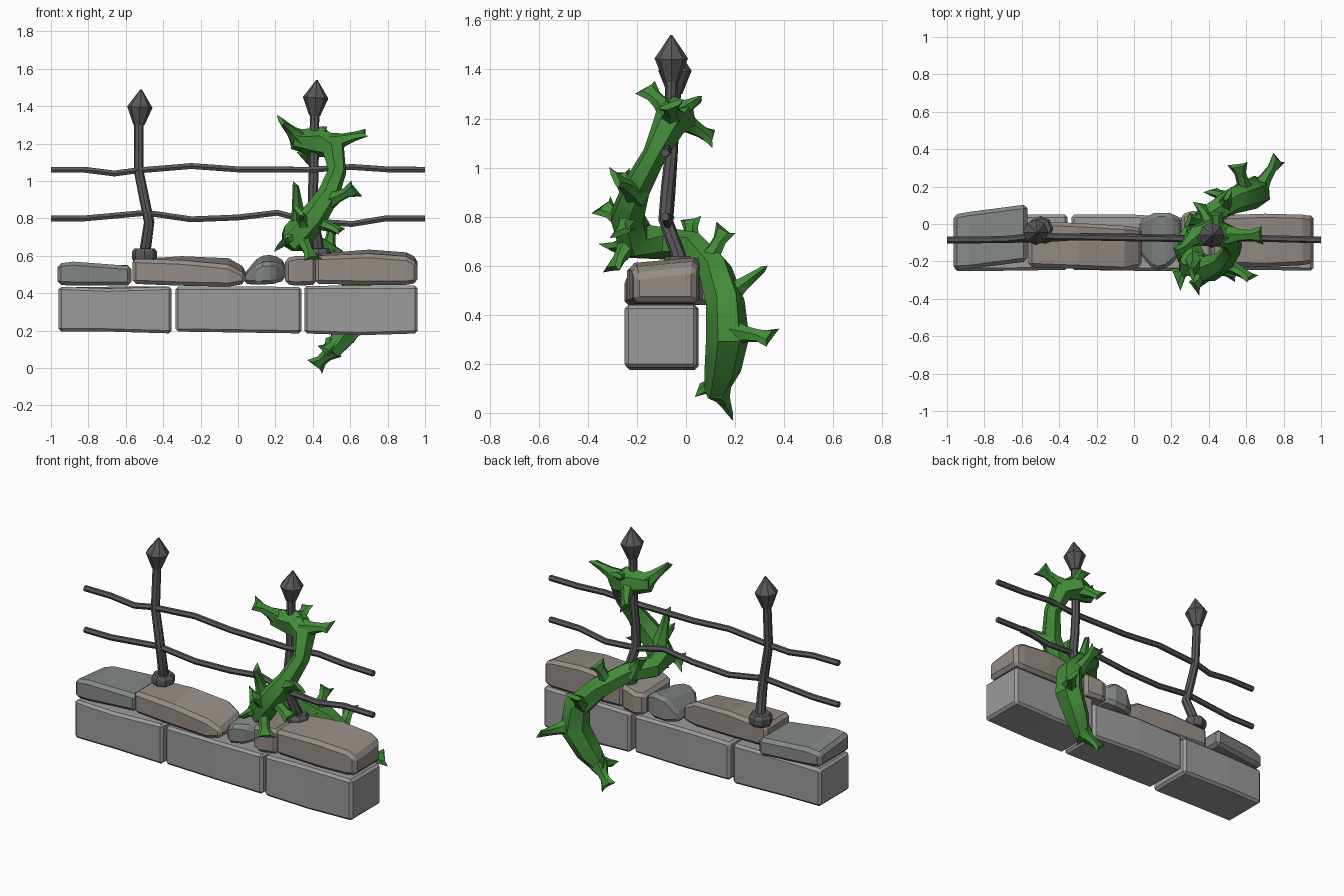
import bpy, bmesh, math
from mathutils import Vector


def material(name, rgb):
    m = bpy.data.materials.new(name)
    m.diffuse_color = (*rgb, 1)
    return m


IRON = material("dark_iron", (0.10, 0.10, 0.105))
TAN = material("tan_stone", (0.30, 0.265, 0.235))
SLATE = material("slate_stone", (0.23, 0.25, 0.235))
GREY = material("grey_stone", (0.33, 0.33, 0.33))
LEAF = material("ivy_green", (0.055, 0.26, 0.04))


def finish(bm, name, mat, angle=None):
    bmesh.ops.recalc_face_normals(bm, faces=bm.faces)
    me = bpy.data.meshes.new(name)
    bm.to_mesh(me)
    bm.free()
    ob = bpy.data.objects.new(name, me)
    bpy.context.collection.objects.link(ob)
    me.materials.append(mat)
    if angle:
        bpy.ops.object.select_all(action='DESELECT')
        ob.select_set(True)
        bpy.context.view_layer.objects.active = ob
        bpy.ops.object.shade_smooth_by_angle(angle=math.radians(angle))
    return ob


def loft(bm, rings):
    """Skin a list of equal-length point rings and cap both ends."""
    vs = [[bm.verts.new(p) for p in r] for r in rings]
    n = len(vs[0])
    for a, b in zip(vs, vs[1:]):
        for i in range(n):
            j = (i + 1) % n
            bm.faces.new((a[i], a[j], b[j], b[i]))
    bm.faces.new(vs[0])
    bm.faces.new(vs[-1])


def tube(bm, pts, sizes, sides=8, side=(0, 1, 0), sweep=0):
    """Tube through pts; each size is a radius or (width, thickness)."""
    pts = [Vector(p) for p in pts]
    s = Vector(side)
    rings = []
    for k, (p, r) in enumerate(zip(pts, sizes)):
        w, h = r if isinstance(r, tuple) else (r, r)
        t = (pts[min(k + 1, len(pts) - 1)] - pts[max(k - 1, 0)]).normalized()
        s = (s - t * s.dot(t)).normalized()
        u = t.cross(s)
        ring = []
        for i in range(sides):
            a = 2 * math.pi * i / sides
            push = sweep * abs(math.cos(a)) if k == len(pts) - 1 else 0
            ring.append(p + s * (w * math.cos(a)) + u * (h * math.sin(a)) + t * push)
        rings.append(ring)
    loft(bm, rings)


def stone(name, mat, stations, bevel=0.015):
    """Rough block from cross-sections (x, y_front, y_back, z_low, z_front, z_back)."""
    bm = bmesh.new()
    loft(bm, [[(x, y0, z0), (x, y1, z0), (x, y1, zb), (x, y0, zf)]
              for x, y0, y1, z0, zf, zb in stations])
    ob = finish(bm, name, mat)
    m = ob.modifiers.new("worn_edges", 'BEVEL')
    m.width, m.segments, m.limit_method = bevel, 1, 'ANGLE'
    m.angle_limit = math.radians(35)
    return ob


# Base course of three grey blocks
stone("base_block_left", GREY, [(-.96, -.25, .045, .195, .435, .43), (-.70, -.25, .05, .195, .425, .435),
                                (-.355, -.245, .05, .185, .435, .435)])
stone("base_block_middle", GREY, [(-.335, -.245, .05, .195, .435, .43), (0, -.25, .05, .19, .435, .435),
                                  (.34, -.25, .03, .185, .435, .42)])
stone("base_block_right", GREY, [(.355, -.25, .05, .185, .44, .435), (.65, -.245, .05, .175, .44, .44),
                                 (.96, -.25, .045, .185, .44, .44)])

# Rough cap stones
stone("cap_stone_left", SLATE, [(-.965, -.245, .05, .445, .56, .53), (-.88, -.24, .065, .44, .57, .55),
                                (-.57, -.20, .105, .44, .545, .55)], .02)
stone("cap_stone_long", TAN, [(-.565, -.23, .015, .45, .585, .58), (-.30, -.24, .005, .44, .575, .60),
                              (-.05, -.25, -.01, .435, .55, .59), (.04, -.23, -.02, .45, .50, .54)], .02)
stone("cap_boulder", SLATE, [(.03, -.16, .02, .45, .49, .50), (.11, -.25, .06, .445, .56, .60),
                             (.19, -.23, .06, .45, .57, .61), (.255, -.15, .03, .47, .54, .57)], .025)
stone("cap_stone_small", TAN, [(.25, -.22, .05, .45, .585, .58), (.31, -.24, .07, .44, .60, .58),
                               (.42, -.22, .05, .445, .60, .60)], .02)
stone("cap_stone_right", TAN, [(.41, -.22, .045, .45, .60, .61), (.70, -.23, .055, .445, .61, .635),
                               (.90, -.22, .05, .445, .595, .62), (.96, -.21, .04, .455, .56, .59)], .02)

# Bent iron posts with foot collars and spear finials
posts = {
    "left": [(-.50, -.025, .58), (-.495, -.03, .64), (-.475, -.08, .78), (-.50, -.07, .90),
             (-.53, -.06, 1.05), (-.53, -.045, 1.31)],
    "right": [(.43, -.025, .58), (.43, -.03, .64), (.405, -.085, .79), (.40, -.075, .92),
              (.405, -.06, 1.06), (.41, -.06, 1.36)],
}
for side, path in posts.items():
    bm = bmesh.new()
    tube(bm, path, [.03, .03, .028, .027, .026, .025])
    finish(bm, side + "_post", IRON, 40)
    x, y, _ = path[0]
    bm = bmesh.new()
    tube(bm, [(x, y, z) for z in (.57, .59, .62, .638)], [.06, .068, .068, .055])
    finish(bm, side + "_post_collar", IRON)
    x, y, z = path[-1]
    bm = bmesh.new()
    tube(bm, [(x, y, z - .01), (x + .005, y, z + .085), (x + .012, y, z + .18)],
         [.03, .068, .004], 8)
    finish(bm, side + "_post_finial", IRON)

# Two wavy rails
rails = {
    "upper_rail": [(-1, 1.06), (-.82, 1.06), (-.66, 1.04), (-.55, 1.055), (-.25, 1.08), (0, 1.062),
                   (.38, 1.06), (.61, 1.075), (.80, 1.062), (1, 1.06)],
    "lower_rail": [(-1, .80), (-.82, .80), (-.49, .83), (-.25, .795), (0, .805), (.21, .83),
                   (.38, .785), (.61, .77), (.79, .80), (1, .80)],
}
ys = [-.085, -.085, -.08, -.065, -.07, -.075, -.08, -.075, -.08, -.085]
for name, xz in rails.items():
    bm = bmesh.new()
    tube(bm, [(x, y, z) for (x, z), y in zip(xz, ys)], [.018] * len(xz), 6)
    finish(bm, name, IRON, 40)

# Ivy stem: hangs behind, crosses the wall, winds up the right post
bm = bmesh.new()
stem = [(.50, .12, .08), (.57, .15, .18), (.65, .17, .31), (.64, .16, .45), (.52, .12, .58),
        (.38, .03, .68), (.29, -.08, .69), (.31, -.21, .70), (.40, -.24, .80), (.48, -.20, .92),
        (.53, -.13, 1.05), (.51, -.07, 1.17), (.43, -.04, 1.21), (.29, -.07, 1.22)]
tube(bm, stem, [.045, .075, .088, .08, .07, .06, .065, .085, .075, .06, .05, .068, .085, .05], 6)
finish(bm, "ivy_stem", LEAF, 40)

# Flared leaves: root on the stem, tip, tip half-width
leaves = [
    ((.51, .13, .10), (.43, .17, .025), .055), ((.51, .13, .12), (.47, .07, .10), .04),
    ((.66, .18, .33), (.76, .33, .31), .055), ((.60, .16, .47), (.56, .30, .575), .055),
    ((.48, .09, .61), (.50, .15, .73), .05), ((.36, .02, .68), (.30, .02, .77), .045),
    ((.32, -.21, .73), (.24, -.28, .67), .075), ((.33, -.20, .75), (.31, -.26, .96), .04),
    ((.40, -.23, .79), (.53, -.26, .74), .05), ((.47, -.20, .89), (.61, -.28, .95), .055),
    ((.33, -.22, .71), (.39, -.29, .60), .06), ((.36, -.24, .76), (.33, -.325, .83), .06),
    ((.50, -.06, 1.20), (.66, -.06, 1.25), .055), ((.33, -.06, 1.22), (.24, -.15, 1.31), .05),
    ((.42, -.03, 1.20), (.36, .09, 1.13), .05), ((.45, -.05, 1.22), (.44, .04, 1.27), .04),
]
for n, (root, tip, w) in enumerate(leaves, 1):
    a, b = Vector(root), Vector(tip)
    d = (b - a).normalized()
    across = d.cross(Vector((.3, .2, 1))).normalized()
    twist = across + d.cross(across) * (.7 if n % 2 else -.7)
    bm = bmesh.new()
    tube(bm, [a, a.lerp(b, .45), a.lerp(b, .78), b],
         [.06, .034, (.03, .024), (w, .014)], 6, twist, .03)
    finish(bm, "ivy_leaf_%02d" % n, LEAF, 30)
